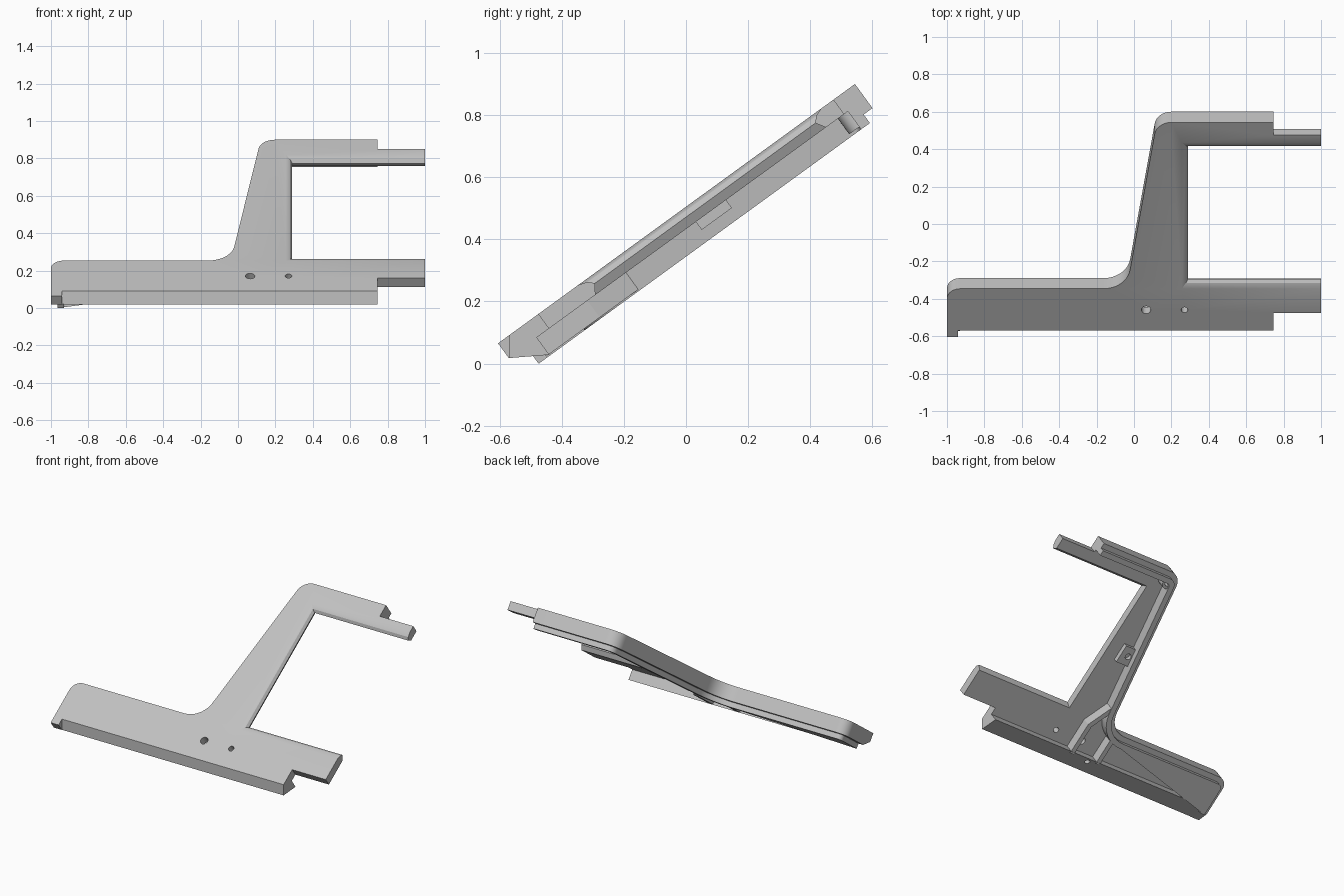
import bpy, bmesh, math
from mathutils import Matrix, Vector

if "Cube" in bpy.data.objects:
    bpy.data.objects.remove(bpy.data.objects["Cube"], do_unlink=True)

# One plain material
grey = bpy.data.materials.new("light_grey")
grey.use_nodes = True
COLOR = (0.53, 0.53, 0.53, 1)
grey.diffuse_color = COLOR
grey.node_tree.nodes["Principled BSDF"].inputs["Base Color"].default_value = COLOR

# Sloped frame: x across, v up the slope, n out of the face
TILT = Matrix.Translation((0, -0.605, 0.065)) @ Matrix.Rotation(math.radians(36), 4, "X")
SKIN, WALL, LIP = -0.058, -0.096, -0.13
parts = []


def add_loft(bm, rings):
    """Join matching rings of points and cap both ends."""
    loops = [[bm.verts.new(p) for p in ring] for ring in rings]
    count = len(loops[0])
    for a, b in zip(loops, loops[1:]):
        for i in range(count):
            j = (i + 1) % count
            bm.faces.new((a[i], a[j], b[j], b[i]))
    bm.faces.new(loops[0][::-1])
    bm.faces.new(loops[-1])


def build(name, *lofts):
    bm = bmesh.new()
    for rings in lofts:
        add_loft(bm, rings)
    bmesh.ops.recalc_face_normals(bm, faces=bm.faces)
    mesh = bpy.data.meshes.new(name)
    bm.to_mesh(mesh)
    bm.free()
    mesh.materials.append(grey)
    obj = bpy.data.objects.new(name, mesh)
    obj.matrix_world = TILT
    bpy.context.collection.objects.link(obj)
    parts.append(obj)
    return obj


def slab(outline, top, bottom):
    return [[(x, v, n) for x, v in outline] for n in (top, bottom)]


def bar(profile, x0, x1):
    return [[(x, v, n) for v, n in profile] for x in (x0, x1)]


def box(x0, x1, v0, v1, top, bottom):
    return slab([(x0, v0), (x1, v0), (x1, v1), (x0, v1)], top, bottom)


def disc(x, v, r, top, bottom, sides=20):
    angles = [math.tau * i / sides for i in range(sides)]
    return slab([(x + r * math.cos(a), v + r * math.sin(a)) for a in angles], top, bottom)


def fillet(before, corner, after, reach, steps=9):
    """Circular arc that rounds a corner, starting reach away from it."""
    c = Vector(corner)
    d0 = (Vector(before) - c).normalized()
    d1 = (Vector(after) - c).normalized()
    half = d0.angle(d1) / 2
    center = c + (d0 + d1).normalized() * reach / math.cos(half)
    r0, r1 = c + d0 * reach - center, c + d1 * reach - center
    sweep = r0.angle(r1)
    return [center + (r0 * math.sin(sweep * (1 - k / steps)) + r1 * math.sin(sweep * k / steps))
            / math.sin(sweep) for k in range(steps + 1)]


def offset(path, dist):
    """Shift an open path to its left with mitred corners."""
    pts = [Vector(p) for p in path]
    result = []
    for i, p in enumerate(pts):
        dirs = []
        if i > 0:
            dirs.append((p - pts[i - 1]).normalized())
        if i < len(pts) - 1:
            dirs.append((pts[i + 1] - p).normalized())
        normals = [Vector((-d.y, d.x)) for d in dirs]
        mean = sum(normals, Vector((0, 0))).normalized()
        result.append(p + mean * dist / mean.dot(normals[0]))
    return result


def strip(path, near, far, top, bottom):
    return slab(offset(path, near) + offset(path, far)[::-1], top, bottom)


# Outer edge running from the upper arm, down the column, to the left end
top_end, top_corner = (0.745, 1.42), (0.122, 1.42)
inner_corner, left_corner, left_low = (-0.039, 0.32), (-1, 0.32), (-1, 0.067)
edge = [Vector(top_end)]
edge += fillet(top_end, top_corner, inner_corner, 0.078)
edge += fillet(top_corner, inner_corner, left_corner, 0.125)
edge += fillet(inner_corner, left_corner, left_low, 0.068)


# Face plate with a rounded-over opening
def plate_ring(side, low, high, n):
    outline = [(-1, 0), (-0.94, 0), (-0.94, 0.045), (0.745, 0.045), (0.745, 0.16),
               (1, 0.16), (1, low), (side, low), (side, high), (1, high),
               (1, 1.335), (0.745, 1.335)]
    return [(x, v, n) for x, v in outline + [tuple(p) for p in edge]]


plate = build("face_plate", [
    plate_ring(0.255, 0.32, 1.285, 0), plate_ring(0.277, 0.35, 1.258, -0.01),
    plate_ring(0.29, 0.366, 1.243, -0.027), plate_ring(0.275, 0.345, 1.262, SKIN)])

# Outer wall and the inset lip below it
rim = edge + [Vector(left_low)]
build("outer_wall", strip(rim, 0, 0.07, SKIN, WALL))
lip = build("inset_lip", strip(rim, 0.035, 0.07, WALL, LIP))

# Front wall and the left end block
front = build("front_wall", bar([(0.045, 0), (0.002, -0.06), (0.112, -0.127), (0.112, -0.03)],
                                -0.94, 0.745))
build("left_end_block", bar([(0, SKIN), (0.067, WALL), (0.1, WALL), (0.1, SKIN)], -1, -0.93))

# Ribs that divide the lower pocket
build("pocket_ribs",
      strip([(0.04, 0.46), (0.12, 0.31), (0.12, 0.1)], -0.015, 0.015, SKIN, LIP + 0.005),
      box(-0.1, -0.07, 0.1, 0.27, SKIN, LIP + 0.005))

# Bosses on the underside
boss = build("square_boss", box(0.075, 0.185, 0.745, 0.865, SKIN, -0.09))
posts = build("screw_posts", disc(-0.89, 0.14, 0.035, SKIN, -0.12),
              disc(0.195, 1.345, 0.035, SKIN, -0.12))

# Screw holes
holes = build("hole_cutter",
              disc(0.065, 0.18, 0.025, 0.05, -0.2), disc(0.27, 0.18, 0.018, 0.05, -0.2),
              disc(0.13, 0.805, 0.02, -0.065, -0.2), disc(-0.89, 0.14, 0.016, -0.07, -0.2),
              disc(0.195, 1.345, 0.016, -0.07, -0.2), disc(-0.02, 0.085, 0.016, -0.07, -0.2))
parts.remove(holes)
holes.hide_render = True
holes.display_type = "WIRE"
holes.hide_set(True)
for obj in (plate, front, boss, posts):
    cut = obj.modifiers.new("screw_holes", "BOOLEAN")
    cut.operation = "DIFFERENCE"
    cut.solver = "EXACT"
    cut.object = holes

# Smooth the rounded corners, keep the edges sharp
bpy.ops.object.select_all(action="DESELECT")
for obj in parts:
    obj.select_set(True)
bpy.context.view_layer.objects.active = plate
bpy.ops.object.shade_smooth_by_angle(angle=math.radians(25))
